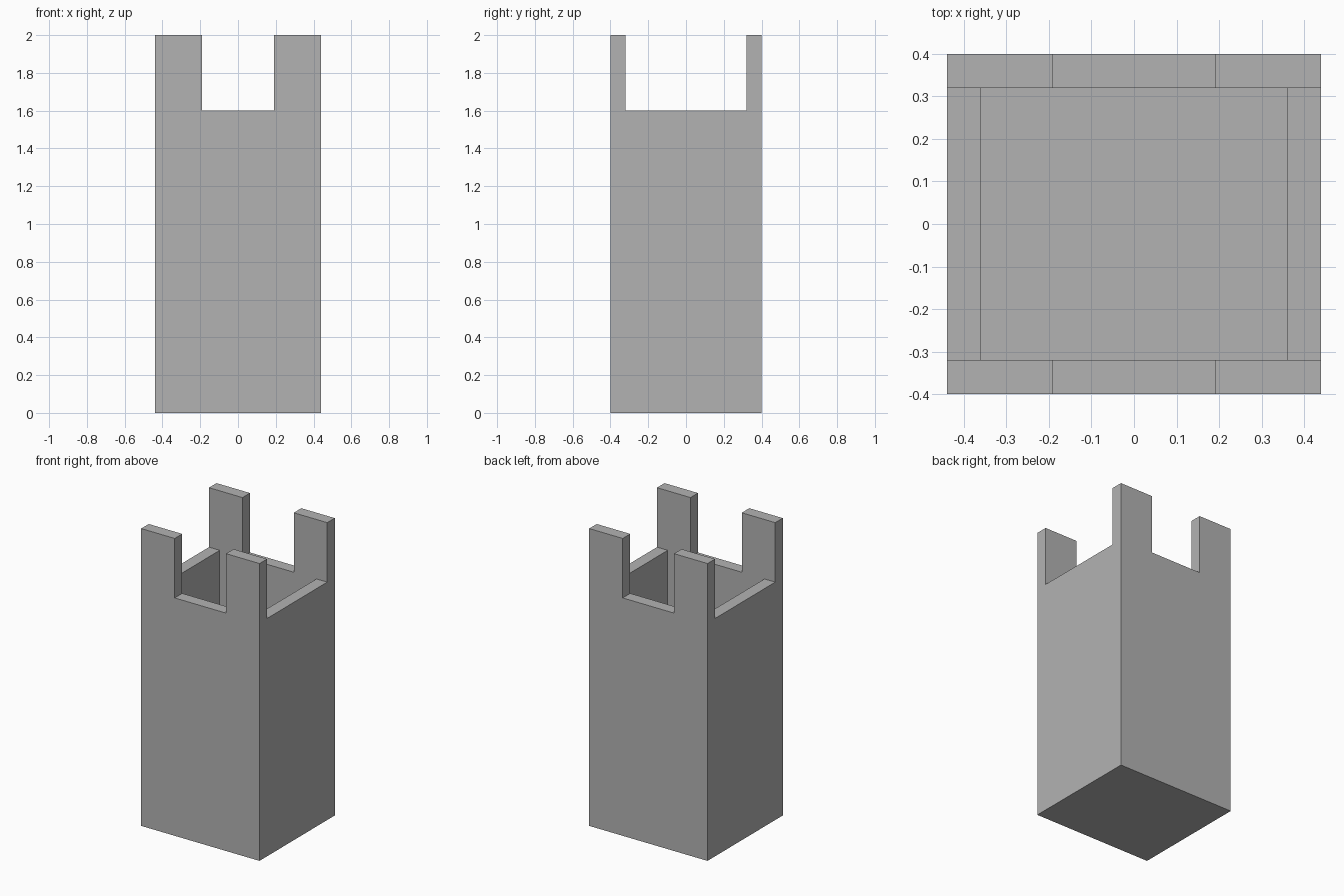
import bpy

default_cube = bpy.data.objects.get("Cube")
if default_cube:
    bpy.data.objects.remove(default_cube, do_unlink=True)

WIDTH, DEPTH, HEIGHT = 0.88, 0.80, 2.0
WALL = 0.08
NOTCH_WIDTH = 0.382
NOTCH_BASE = 1.6
OVERSHOOT = 0.2

stone = bpy.data.materials.new("stone_grey")
stone.use_nodes = True
colour = (0.45, 0.45, 0.45, 1.0)
stone.diffuse_color = colour
stone.node_tree.nodes["Principled BSDF"].inputs["Base Color"].default_value = colour


def box(name, width, depth, bottom, top):
    """Add a box centred on the z axis, spanning bottom to top."""
    bpy.ops.mesh.primitive_cube_add(size=1, location=(0, 0, (bottom + top) / 2))
    obj = bpy.context.object
    obj.name = name
    obj.scale = (width, depth, top - bottom)
    bpy.ops.object.transform_apply(location=True, rotation=False, scale=True)
    obj.data.materials.append(stone)
    return obj


def cut(target, cutter):
    """Subtract the cutter from the target, then discard it."""
    cutter.hide_render = True
    bpy.context.view_layer.objects.active = target
    mod = target.modifiers.new(cutter.name, 'BOOLEAN')
    mod.operation = 'DIFFERENCE'
    mod.solver = 'EXACT'
    mod.object = cutter
    bpy.ops.object.modifier_apply(modifier=mod.name)
    bpy.data.objects.remove(cutter, do_unlink=True)


# Square tower shell
tower = box("tower", WIDTH, DEPTH, 0, HEIGHT)
inner_width, inner_depth = WIDTH - 2 * WALL, DEPTH - 2 * WALL
rim = HEIGHT + OVERSHOOT

# Hollow inside, leaving a floor as thick as the walls
cut(tower, box("cavity", inner_width, inner_depth, WALL, rim))

# Notches through the front and back walls, then through the side walls
cut(tower, box("front_notch", NOTCH_WIDTH, DEPTH + OVERSHOOT, NOTCH_BASE, rim))
cut(tower, box("side_notch", WIDTH + OVERSHOOT, inner_depth, NOTCH_BASE, rim))
